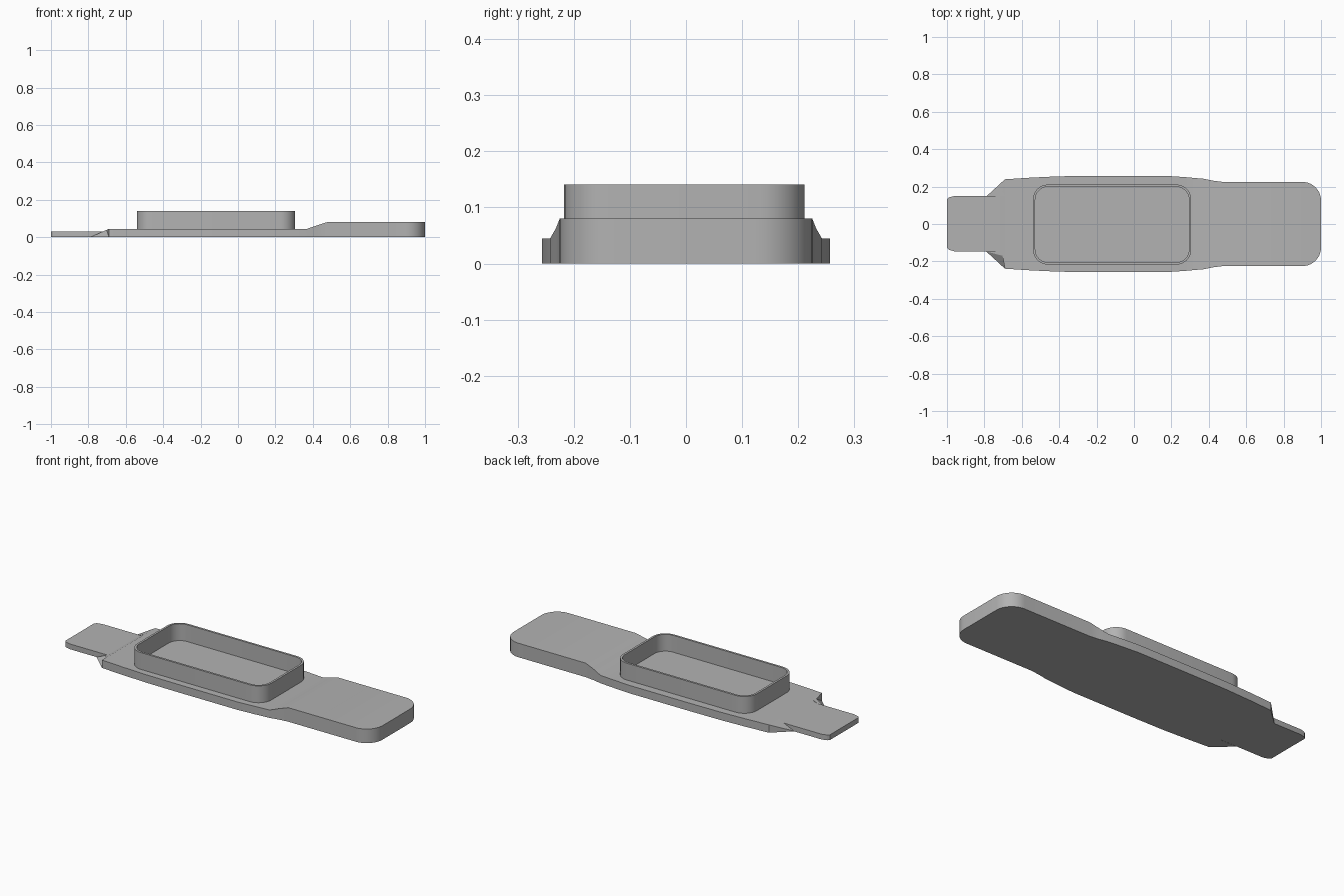
import bpy, bmesh
from math import sin, cos, pi, radians

cube = bpy.data.objects.get("Cube")
if cube:
    bpy.data.objects.remove(cube, do_unlink=True)

grey = bpy.data.materials.new("matte grey")
grey.use_nodes = True
colour = (0.45, 0.45, 0.45, 1)
grey.diffuse_color = colour
grey.node_tree.nodes["Principled BSDF"].inputs["Base Color"].default_value = colour


def make(name, verts, faces, smooth=True):
    mesh = bpy.data.meshes.new(name)
    mesh.from_pydata(verts, [], faces)
    bm = bmesh.new()
    bm.from_mesh(mesh)
    bmesh.ops.recalc_face_normals(bm, faces=bm.faces)
    bm.to_mesh(mesh)
    bm.free()
    mesh.materials.append(grey)
    obj = bpy.data.objects.new(name, mesh)
    bpy.context.collection.objects.link(obj)
    if smooth:
        bpy.ops.object.select_all(action='DESELECT')
        obj.select_set(True)
        bpy.context.view_layer.objects.active = obj
        bpy.ops.object.shade_smooth_by_angle(angle=radians(20))
    return obj


def loft(name, stations, y=0):
    """Flat-bottomed slab through stations of (x, half width, top height)."""
    verts, faces = [], []
    for x, w, top in stations:
        verts += [(x, y - w, 0), (x, y + w, 0), (x, y + w, top), (x, y - w, top)]
    for s in range(len(stations) - 1):
        a, b = s * 4, s * 4 + 4
        for i in range(4):
            j = (i + 1) % 4
            faces.append((a + i, a + j, b + j, b + i))
    end = len(verts)
    faces += [(0, 1, 2, 3), (end - 4, end - 3, end - 2, end - 1)]
    return make(name, verts, faces)


def rounded_end(x, w, r, top, steps=10):
    angles = [pi / 2 * i / steps for i in range(steps + 1)]
    return [(x - r + r * sin(a), w - r + r * cos(a), top) for a in angles]


# Main body: bowed sides, then a ramp up to the thick rounded grip
LOW, HIGH, NECK = 0.045, 0.08, -0.69
bow = [(NECK, 0.239), (-0.55, 0.248), (-0.4, 0.255), (-0.2, 0.257), (0.0, 0.257),
       (0.18, 0.257), (0.28, 0.25), (0.37, 0.242)]
body = [(x, w, LOW) for x, w in bow]
body += [(0.42, 0.232, 0.0625), (0.475, 0.225, HIGH)]
body += rounded_end(1.0, 0.225, 0.1, HIGH)
loft("body", body)

# Thin end tab that ramps up to the body
TAB = 0.148
loft("end_tab", [(-1, 0.13, 0.03), (-0.99, 0.14, 0.03), (-0.96, TAB, 0.03),
                 (-0.72, TAB, 0.03), (NECK, TAB, LOW)], y=0.002)

# Sloped shoulders on both sides of the tab; the front one has a steep facet
for side, name in ((1, "back_shoulder"), (-1, "front_shoulder")):
    verts = [(-0.79, side * 0.147, 0), (NECK, side * 0.239, 0),
             (-0.703, side * 0.17, 0.039), (NECK, side * 0.239, LOW),
             (NECK, side * 0.147, LOW), (NECK, side * 0.147, 0)]
    if side > 0:
        outer = [(0, 1, 3), (0, 3, 2)]
    else:
        outer = [(0, 1, 2), (1, 3, 2)]
    make(name, verts, outer + [(2, 3, 4), (0, 2, 4), (0, 4, 5), (0, 5, 1), (1, 5, 4, 3)],
         smooth=False)


# Raised open frame
def rounded_rect(cx, cy, hx, hy, r, steps=8):
    pts = []
    for k, (sx, sy) in enumerate(((1, 1), (-1, 1), (-1, -1), (1, -1))):
        for i in range(steps + 1):
            a = pi / 2 * (k + i / steps)
            pts.append((cx + sx * (hx - r) + r * cos(a), cy + sy * (hy - r) + r * sin(a)))
    return pts


WALL = 0.012
outer = rounded_rect(-0.117, -0.003, 0.423, 0.214, 0.08)
inner = rounded_rect(-0.117, -0.003, 0.423 - WALL, 0.214 - WALL, 0.08 - WALL)
rings = [(outer, LOW), (outer, 0.141), (inner, 0.141), (inner, LOW)]
n = len(outer)
verts = [(x, y, z) for ring, z in rings for x, y in ring]
faces = [(r * n + i, r * n + (i + 1) % n, (r + 1) % 4 * n + (i + 1) % n, (r + 1) % 4 * n + i)
         for r in range(4) for i in range(n)]
make("raised_frame", verts, faces)
